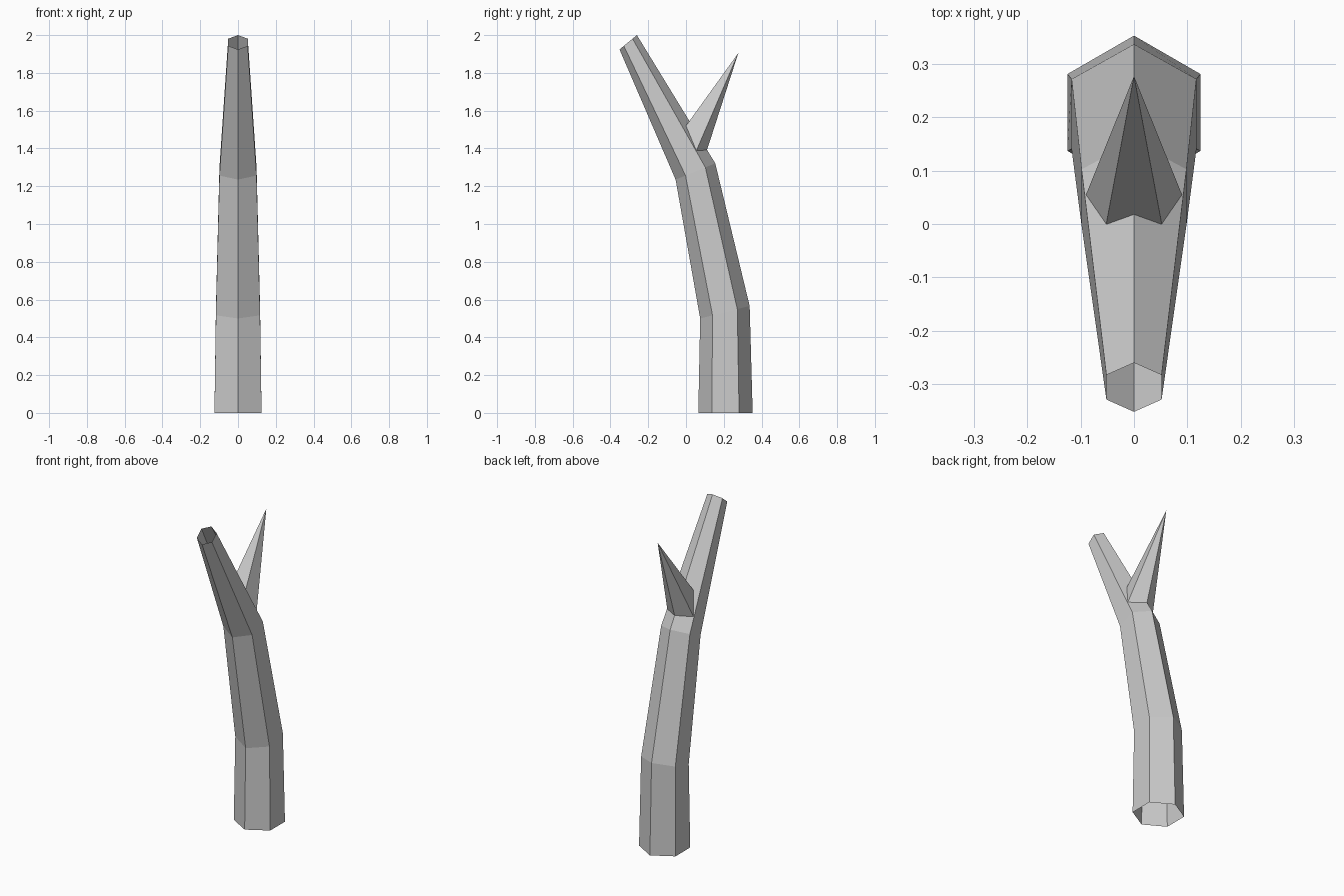
import bpy, bmesh, math
from mathutils import Vector

if "Cube" in bpy.data.objects:
    bpy.data.objects.remove(bpy.data.objects["Cube"])


def finish(name, bm):
    bmesh.ops.recalc_face_normals(bm, faces=bm.faces)
    mesh = bpy.data.meshes.new(name)
    bm.to_mesh(mesh)
    bm.free()
    obj = bpy.data.objects.new(name, mesh)
    bpy.context.collection.objects.link(obj)
    return obj


# Trunk: open six-sided tube swept along a bent path
# each ring: centre y, centre z, half depth in y, half rise in z
rings = [
    (0.209, 0.0, 0.144, 0.0),
    (0.206, 0.533, 0.131, 0.033),
    (0.050, 1.278, 0.105, 0.043),
    (-0.306, 1.962, 0.046, 0.038),
]
bm = bmesh.new()
loops = []
for cy, cz, dy, dz in rings:
    radius = math.hypot(dy, dz)
    loop = []
    for i in range(6):
        a = math.radians(60 * i)
        loop.append(bm.verts.new((radius * math.sin(a),
                                  cy + dy * math.cos(a),
                                  cz + dz * math.cos(a))))
    loops.append(loop)
for low, high in zip(loops, loops[1:]):
    for i in range(6):
        j = (i + 1) % 6
        bm.faces.new((low[i], low[j], high[j], high[i]))
finish("trunk", bm)

# Side branch: five-sided spike resting on the back of the trunk
base = [(0, 0.11, 1.388), (0.09, 0.055, 1.388), (0.052, 0, 1.52),
        (-0.052, 0, 1.52), (-0.09, 0.055, 1.388)]
bm = bmesh.new()
tip = bm.verts.new(Vector((0, 0.277, 1.905)))
ring = [bm.verts.new(p) for p in base]
for i in range(5):
    bm.faces.new((ring[i], ring[(i + 1) % 5], tip))
finish("side_branch", bm)
